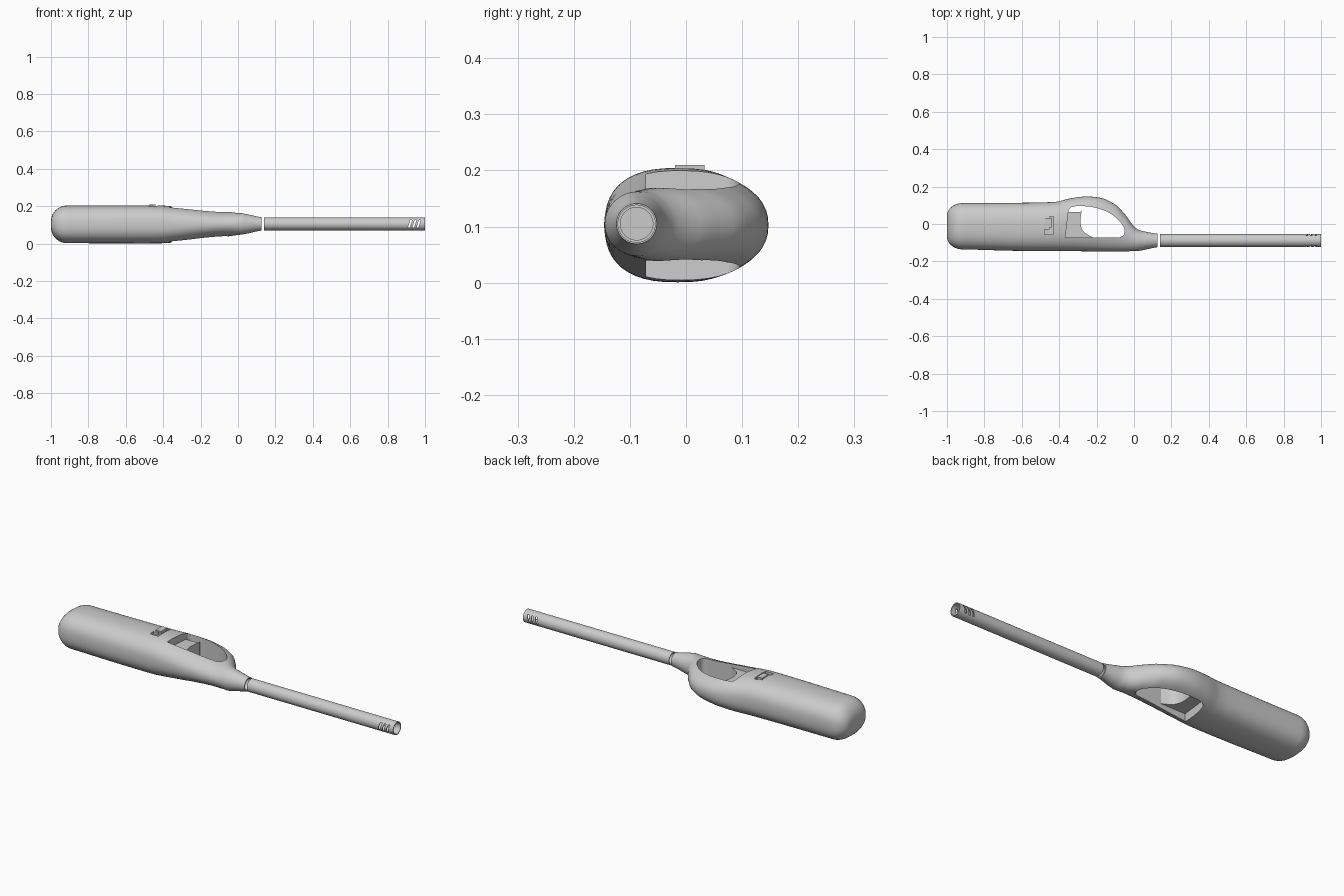
import bpy, bmesh, math
from mathutils import Vector

if "Cube" in bpy.data.objects:
    bpy.data.objects.remove(bpy.data.objects["Cube"])

CY, CZ = -0.088, 0.105   # axis of the barrel


def make(name, bm, angle=35):
    bmesh.ops.recalc_face_normals(bm, faces=bm.faces)
    me = bpy.data.meshes.new(name)
    bm.to_mesh(me)
    bm.free()
    ob = bpy.data.objects.new(name, me)
    bpy.context.collection.objects.link(ob)
    smooth(ob, angle)
    return ob


def select(ob):
    bpy.ops.object.select_all(action='DESELECT')
    ob.select_set(True)
    bpy.context.view_layer.objects.active = ob


def smooth(ob, angle=35):
    select(ob)
    bpy.ops.object.shade_smooth_by_angle(angle=math.radians(angle))


def spline(pts, n=4):
    """Catmull-Rom curve through points of any dimension."""
    p = [Vector(q) for q in pts]
    p = [p[0]] + p + [p[-1]]
    out = []
    for i in range(1, len(p) - 2):
        a, b, c, d = p[i - 1:i + 3]
        for k in range(n):
            t = k / n
            out.append(0.5 * (2 * b + (c - a) * t + (2 * a - 5 * b + 4 * c - d) * t ** 2
                              + (3 * b - a - 3 * c + d) * t ** 3))
    return out + [p[-1]]


def loft(rings, caps=True, closed=False):
    bm = bmesh.new()
    vs = [[bm.verts.new(q) for q in r] for r in rings]
    n = len(vs[0])
    pairs = list(zip(vs, vs[1:])) + ([(vs[-1], vs[0])] if closed else [])
    for a, b in pairs:
        for i in range(n):
            bm.faces.new((a[i], a[(i + 1) % n], b[(i + 1) % n], b[i]))
    if caps and not closed:
        bm.faces.new(vs[0])
        bm.faces.new(vs[-1])
    return bm


def prism(name, outline, z0, z1):
    return make(name, loft([[(q[0], q[1], z) for q in outline] for z in (z0, z1)]))


def ring(x, y0, y1, z0, z1, e, n=48):
    """Superellipse cross-section at x."""
    pts = []
    for i in range(n):
        a = 2 * math.pi * i / n
        c, s = math.cos(a), math.sin(a)
        pts.append((x, (y0 + y1) / 2 + (y1 - y0) / 2 * math.copysign(abs(c) ** (2 / e), c),
                    (z0 + z1) / 2 + (z1 - z0) / 2 * math.copysign(abs(s) ** (2 / e), s)))
    return pts


def circle(x, r, n=40):
    return ring(x, CY - r, CY + r, CZ - r, CZ + r, 2, n)


def cut(ob, cutter):
    cutter.hide_render = True
    m = ob.modifiers.new("cut", 'BOOLEAN')
    m.operation, m.solver, m.object = 'DIFFERENCE', 'EXACT', cutter
    select(ob)
    bpy.ops.object.modifier_apply(modifier=m.name)
    bpy.data.objects.remove(cutter)


# Body: rounded butt, handle, guard bulge and nozzle as one loft
rings = []
for k in range(8):
    a = math.pi / 2 * (k + 0.35) / 8
    d, s = 0.085 * (1 - math.sin(a)), 0.085 * (1 - math.cos(a))
    rings.append(ring(-1 + s if k else -1, -0.136 + d * 0.8, 0.112 - d * 0.8,
                      0.002 + d, 0.203 - d, 2.5))
stations = [  # x, y low, y high, z low, z high, exponent
    (-0.91, -0.136, 0.112, 0.002, 0.203, 2.5),
    (-0.65, -0.143, 0.113, 0.001, 0.204, 2.5),
    (-0.42, -0.145, 0.118, 0.001, 0.204, 2.5),
    (-0.34, -0.145, 0.137, 0.006, 0.198, 2.4),
    (-0.25, -0.146, 0.147, 0.015, 0.190, 2.3),
    (-0.16, -0.146, 0.135, 0.026, 0.180, 2.2),
    (-0.09, -0.146, 0.097, 0.034, 0.173, 2.1),
    (-0.04, -0.146, 0.042, 0.040, 0.168, 2.0),
    (0.0, -0.145, -0.012, 0.046, 0.163, 2.0),
    (0.03, -0.143, -0.034, 0.050, 0.160, 2.0),
    (0.125, -0.124, -0.052, 0.069, 0.141, 2.0)]
p = spline([s[1:] for s in stations])
xs = [a[0] + (b[0] - a[0]) * k / 4 for a, b in zip(stations, stations[1:]) for k in range(4)]
rings += [ring(x, *q[:2], *q[2:4], q[4]) for x, q in zip(xs + [0.125], p)]
body = make("body", loft(rings))

# Finger opening through the guard
arc = spline([(-0.35, 0.075), (-0.335, 0.09), (-0.29, 0.096), (-0.21, 0.088), (-0.13, 0.058),
              (-0.075, 0.012), (-0.052, -0.025), (-0.055, -0.058), (-0.075, -0.071)])
cut(body, prism("opening_cutter", list(arc) + [(-0.367, -0.071)], -0.1, 0.3))
# L-shaped safety slot
slot = [(-0.43, 0.04), (-0.43, -0.056), (-0.478, -0.056), (-0.478, -0.03),
        (-0.452, -0.03), (-0.452, 0.04)]
cut(body, prism("slot_cutter", slot, 0.19, 0.25))
# Open socket in the nozzle
cut(body, make("socket_cutter", loft([circle(0.06, 0.031), circle(0.2, 0.031)])))
smooth(body)

# Safety slider
prism("safety_slider", [(-0.472, -0.02), (-0.441, -0.02), (-0.441, 0.033), (-0.472, 0.033)],
      0.187, 0.21)

# Trigger with a concave finger face
face = spline([(-0.278, 0.078), (-0.286, 0.03), (-0.284, -0.01), (-0.265, -0.045), (-0.215, -0.074)])
trigger = prism("trigger", list(face) + [(-0.375, -0.074), (-0.362, 0.065), (-0.29, 0.066)][:2]
                + [(-0.285, 0.065)], 0.05, 0.16)

# Hollow barrel with slanted flame vents
tube = make("barrel", loft([circle(0.138, 0.034), circle(1.0, 0.034),
                            circle(1.0, 0.029), circle(0.138, 0.029)], closed=True))
for x in (0.915, 0.938, 0.961):
    vent = [(x - 0.006, 0.086), (x + 0.004, 0.086), (x + 0.016, 0.126), (x + 0.006, 0.126)]
    cut(tube, make("vent_cutter", loft([[(q[0], y, q[1]) for q in vent] for y in (-0.2, 0.05)])))
smooth(tube)
